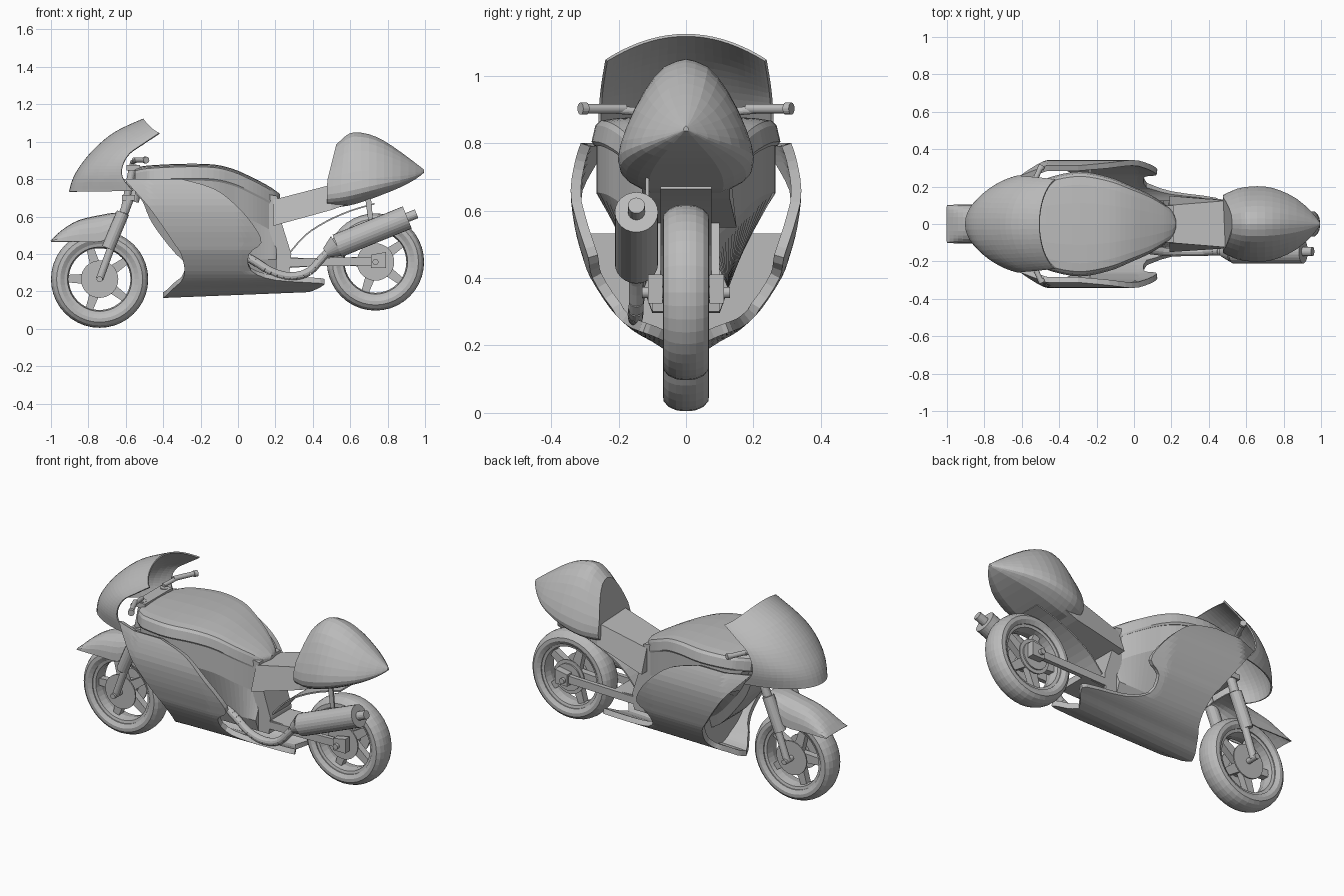
import bpy, bmesh, math
from mathutils import Vector

cube = bpy.data.objects.get("Cube")
if cube:
    bpy.data.objects.remove(cube)

GREY = (0.5, 0.5, 0.5, 1)
mat = bpy.data.materials.new("plain grey")
mat.use_nodes = True
mat.diffuse_color = GREY
mat.node_tree.nodes["Principled BSDF"].inputs["Base Color"].default_value = GREY


def finish(name, bm, thick=0, offset=0):
    bmesh.ops.remove_doubles(bm, verts=bm.verts, dist=0.0002)
    bmesh.ops.recalc_face_normals(bm, faces=bm.faces)
    me = bpy.data.meshes.new(name)
    bm.to_mesh(me)
    bm.free()
    me.materials.append(mat)
    ob = bpy.data.objects.new(name, me)
    bpy.context.collection.objects.link(ob)
    if thick:
        mod = ob.modifiers.new("Thickness", "SOLIDIFY")
        mod.thickness = thick
        mod.offset = offset
    return ob


def smooth_rows(rows, steps):
    """Catmull-Rom interpolation through tuples of any length."""
    out = []
    for i in range(len(rows) - 1):
        a, b, c, d = (rows[min(max(k, 0), len(rows) - 1)] for k in range(i - 1, i + 3))
        for s in range(steps):
            t = s / steps
            out.append(tuple(
                q + t * ((r - p) / 2 + t * ((2 * p - 5 * q + 4 * r - s4) / 2 + t * (3 * q - p - 3 * r + s4) / 2))
                for p, q, r, s4 in zip(a, b, c, d)))
    return out + [rows[-1]]


def loft(name, rings, closed=True, thick=0, offset=0):
    bm = bmesh.new()
    vs = [[bm.verts.new(p) for p in ring] for ring in rings]
    n = len(vs[0])
    for a, b in zip(vs, vs[1:]):
        for j in range(n if closed else n - 1):
            k = (j + 1) % n
            bm.faces.new((a[j], a[k], b[k], b[j]))
    if closed:
        bm.faces.new(vs[0])
        bm.faces.new(vs[-1])
    return finish(name, bm, thick, offset)


def section(x, half):
    """Mirror a half section of (y, z) points about the middle plane."""
    other = [(-y, z) for y, z in reversed(half) if y > 0]
    return [(x, y, z) for y, z in half + other]


def rod(name, a, b, r1, r2=None, sides=16):
    a, b = Vector(a), Vector(b)
    bm = bmesh.new()
    bmesh.ops.create_cone(bm, cap_ends=True, segments=sides, radius1=r1,
                          radius2=r1 if r2 is None else r2, depth=(b - a).length)
    turn = (b - a).to_track_quat('Z', 'Y').to_matrix().to_4x4()
    bmesh.ops.transform(bm, matrix=turn, verts=bm.verts)
    bmesh.ops.translate(bm, vec=(a + b) / 2, verts=bm.verts)
    return finish(name, bm)


def prism(name, profile, y0, y1):
    return loft(name, [[(x, y, z) for x, z in profile] for y in (y0, y1)])


def lathe(name, cx, cz, profile, sides=40):
    """Spin a closed (radius, y) profile about a wheel axle."""
    bm = bmesh.new()
    vs = [[bm.verts.new((cx + r * math.cos(t), y, cz + r * math.sin(t))) for r, y in profile]
          for t in (2 * math.pi * i / sides for i in range(sides))]
    n = len(profile)
    for i in range(sides):
        a, b = vs[i], vs[(i + 1) % sides]
        for j in range(n):
            bm.faces.new((a[j], a[(j + 1) % n], b[(j + 1) % n], b[j]))
    return finish(name, bm)


# Wheels: tyre, rim, five spokes, hub and brake discs
def wheel(label, cx, cz):
    half = [(.188, .055), (.21, .068), (.23, .067), (.247, .052), (.257, .03), (.26, .01)]
    lathe(label + "_tyre", cx, cz, half + [(r, -y) for r, y in reversed(half)])
    lathe(label + "_rim", cx, cz, [(.192, .05), (.172, .045), (.165, 0), (.172, -.045), (.192, -.05)])
    rod(label + "_hub", (cx, -.055, cz), (cx, .055, cz), .045, sides=20)
    for i in range(5):
        t = math.radians(72 * i + 35)
        u, v = Vector((math.cos(t), 0, math.sin(t))), Vector((-math.sin(t), 0, math.cos(t)))
        c = Vector((cx, 0, cz))
        corners = [c + u * r + v * w for r, w in ((.03, -.03), (.172, -.02), (.172, .02), (.03, .03))]
        prism(label + "_spoke", [(p.x, p.z) for p in corners], -.02, .02)
    for s in (-1, 1):
        rod(label + "_brake_disc", (cx, s * .05, cz), (cx, s * .058, cz), .1, sides=32)
    rod(label + "_axle", (cx, -.13, cz), (cx, .13, cz), .016)


FX, FZ, RX, RZ = -.74, .265, .735, .357
wheel("front", FX, FZ)
wheel("rear", RX, RZ)

# Front mudguard, an arched shell with a wide flat lip
rings = []
for x, zb, zt in smooth_rows([(-1, .465, .469), (-.94, .465, .525), (-.85, .465, .578),
                              (-.73, .467, .606), (-.66, .52, .617), (-.59, .605, .62)], 3):
    arc = [math.pi * i / 12 for i in range(13)]
    rings.append([(x, .1 * math.copysign(abs(math.cos(t)) ** .75, math.cos(t)),
                   zb + (zt - zb) * math.sin(t) ** .8) for t in arc])
loft("front_mudguard", rings, False, .006)

# Forks, clamps and handlebars
for s in (-1, 1):
    y = s * .1
    rod("fork_foot", (FX, y, FZ), (-.68, y, .43), .02)
    rod("fork_slider", (-.695, y, .43), (-.615, y, .62), .034)
    rod("fork_collar", (-.61, y, .62), (-.58, y, .7), .025)
    rod("fork_tube", (-.61, y, .62), (-.56, y, .88), .02)
    rod("handlebar", (-.565, y, .89), (-.545, s * .22, .9), .012)
    rod("handlebar_grip", (-.555, s * .18, .902), (-.5, s * .3, .902), .014)
    rod("handlebar_end", (-.5, s * .295, .902), (-.49, s * .313, .902), .018)
for x, z in ((-.59, .7), (-.565, .86)):
    prism("fork_clamp", [(x - .03, z - .015), (x + .04, z - .015), (x + .04, z + .015),
                         (x - .03, z + .015)], -.13, .13)
rod("steering_stem", (-.56, 0, .68), (-.52, 0, .85), .03)

# Nose cowl: rows of centre height, nose x, edge height, edge x, half width
cowl = [(.732, -.9, .737, -.56, .252), (.80, -.88, .805, -.615, .255), (.87, -.84, .87, -.617, .256),
        (.96, -.765, .935, -.58, .252), (1.05, -.655, .985, -.51, .246), (1.12, -.505, 1.045, -.42, .236)]
rings = []
for zc, xn, ze, xe, w in smooth_rows(cowl, 4):
    row = []
    for i in range(25):
        a = i / 12 - 1
        t = a * math.pi / 2
        side = .65 * math.sin(t) + .35 * a
        row.append((xn + (xe - xn) * (1 - math.cos(t)), w * side, zc + (ze - zc) * side * side))
    rings.append(row)
loft("nose_cowl", rings, False, .008)

# Side fairing, one thick wrapped shell: height, half width, front x, rear x
levels = [(.165, 0, -.4, .38), (.18, .05, -.38, .41), (.21, .1, -.35, .45), (.232, .14, -.325, .44),
          (.258, .175, -.3, .2), (.31, .225, -.285, .07), (.4, .283, -.305, .06), (.46, .306, -.345, .125),
          (.55, .33, -.405, .085), (.66, .342, -.485, -.01), (.75, .328, -.565, -.13), (.8, .312, -.61, -.3)]
half = smooth_rows(levels, 3)
rows = [(z, -w, f, b) for z, w, f, b in reversed(half[1:])] + half
rings = []
for z, w, f, b in rows:
    row = []
    for i in range(21):
        x = f + (b - f) * i / 20
        taper = 1 - 1.25 * max(0, -.47 - x) - .5 * max(0, x - .02) * (z > .3)
        rise = .04 * (x + .39) * max(0, 1 - (z - .165) / .1)
        row.append((x, w * taper, z + rise))
    rings.append(row)
loft("side_fairing", rings, False, .03, -1)

# Inner panel closing the lower fairing
wall = [(w * .95, z + .015) for z, w, f, b in half if z < .53]
loft("fairing_inner_panel", [section(x, wall) for x in (-.24, -.23)])

# Tank lid with a flat top, and the body under it: x, half width, top height, body floor
plan = smooth_rows([(-.55, .17, .86, .72), (-.51, .21, .869, .68), (-.45, .25, .875, .55), (-.29, .28, .882, .36),
                    (-.13, .25, .878, .3), (-.02, .205, .852, .3), (.08, .16, .807, .3), (.16, .11, .765, .3),
                    (.205, .07, .735, .3), (.225, .02, .72, .3)], 4)
lid, body = [], []
for x, w, zt, zb in plan:
    lid.append(section(x, [(0, zt - .09), (w * .97, zt - .09), (w, zt - .078), (w * .96, zt - .03),
                           (w * .91, zt - .016), (w * .75, zt - .009), (w * .4, zt - .003), (0, zt)]))
    if x < .206:
        body.append(section(x, [(.1, zb), (.125, zb + .07), (w * .95, max(zt - .23, zb + .09)), (w * .95, zt - .08)]))
loft("tank_lid", lid)
loft("body", body)

# Pivot frame, seat rail box and rear inner guard
prism("pivot_frame", [(.15, .72), (.21, .71), (.235, .56), (.285, .4), (.275, .3), (.15, .3)], -.1, .1)
loft("seat_rail", [section(x, [(0, zb), (wb, zb), (wt, zt), (0, zt)])
                   for x, wb, wt, zb, zt in ((.19, .15, .1, .55, .69), (.5, .13, .125, .635, .77),
                                             (.62, .13, .13, .68, .78))])
guard = smooth_rows([(.28, .41), (.36, .5), (.47, .572), (.6, .63), (.73, .668)], 3)
loft("rear_inner_guard", [[(x, -.075, z), (x, .075, z)] for x, z in guard], False, .008)

# Tail hump: x, bottom, top, half width, front slant
tail = [(.475, .65, .985, .155, .25), (.55, .652, 1.03, .188, .1), (.62, .665, 1.05, .2, 0),
        (.7, .69, 1.04, .2, 0), (.78, .72, 1.005, .18, 0), (.87, .757, .945, .135, 0),
        (.95, .8, .885, .065, 0), (.995, .835, .85, .008, 0)]
egg = smooth_rows([(.55, 0), (.88, .08), (1, .2), (.88, .45), (.62, .74), (.32, .94), (0, 1)], 2)
rings = []
for x, zb, zt, w, k in smooth_rows(tail, 2):
    ring = section(x, [(0, zb)] + [(max(0, a) * w, zb + b * (zt - zb)) for a, b in egg])
    rings.append([(px + k * max(0, pz - .785), py, pz) for px, py, pz in ring])
loft("tail_hump", rings)

# Swingarm with axle plates
for s in (-1, 1):
    a, b = sorted((s * .075, s * .1))
    prism("swingarm", [(.2, .33), (.78, .34), (.78, .385), (.25, .375)], a, b)
    a, b = sorted((s * .07, s * .112))
    prism("axle_plate", [(.71, .325), (.79, .325), (.79, .41), (.71, .395)], a, b)
prism("swingarm_bridge", [(.2, .32), (.42, .335), (.42, .375), (.2, .385)], -.09, .09)
rod("chain_sprocket", (RX, .06, RZ), (RX, .068, RZ), .08, sides=28)

# Exhaust: swept pipe, muffler, outlet and hanger
path = smooth_rows([(.02, -.13, .4), (.09, -.14, .36), (.18, -.15, .305), (.28, -.15, .28),
                    (.38, -.148, .305), (.46, -.147, .39), (.53, -.147, .445)], 3)
for p, q in zip(path, path[1:]):
    rod("exhaust_pipe", p, q, .022, sides=12)
rod("muffler_cone", (.47, -.147, .405), (.53, -.147, .443), .028, .062, 24)
rod("muffler", (.53, -.147, .443), (.905, -.147, .595), .064, sides=24)
rod("muffler_outlet", (.9, -.147, .593), (.955, -.147, .615), .025)
prism("muffler_hanger", [(.68, .7), (.7, .55), (.725, .55), (.71, .71)], -.12, -.11)
